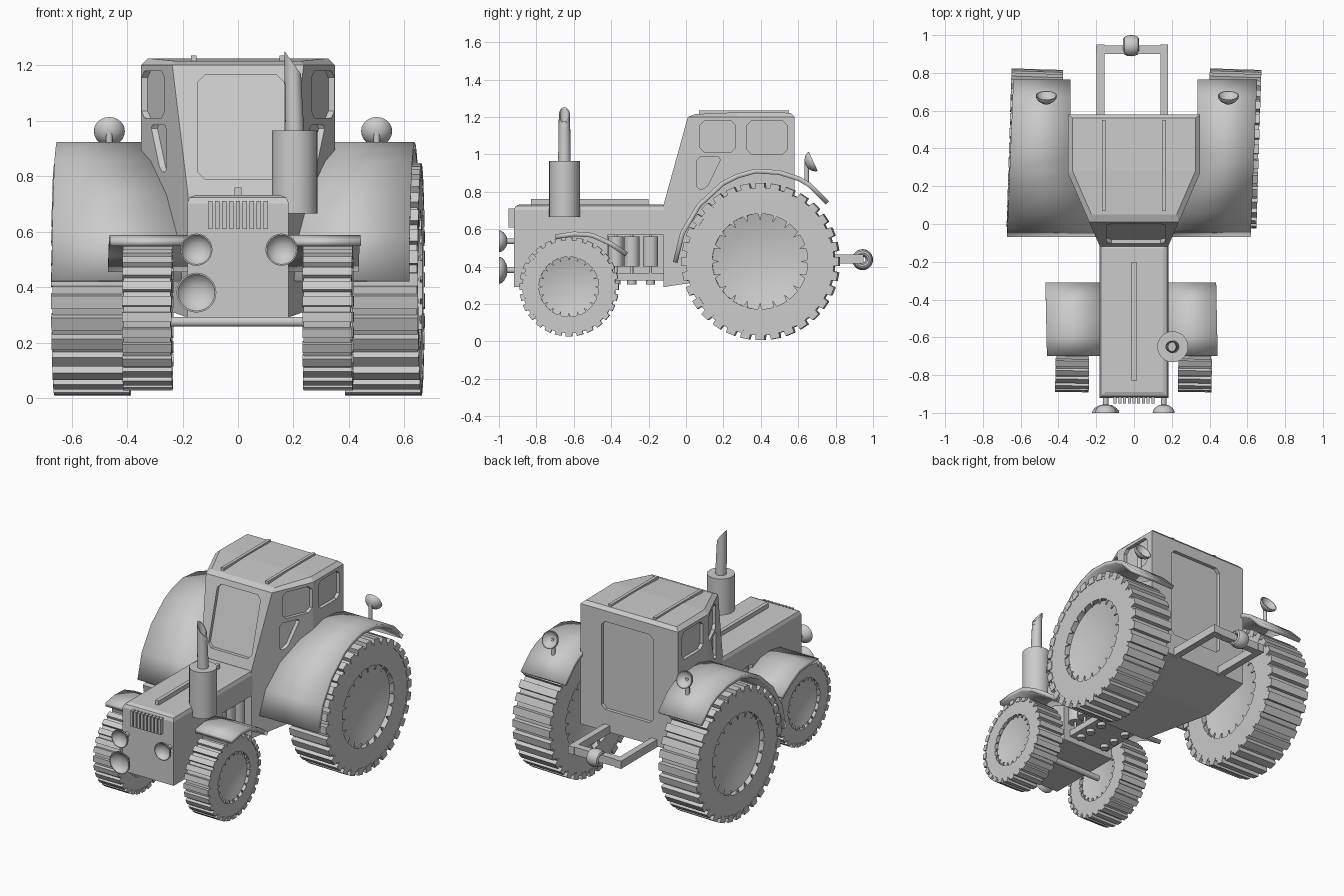
import bpy, bmesh
from math import sin, cos, pi, radians
from mathutils import Vector, Matrix

if "Cube" in bpy.data.objects:
    bpy.data.objects.remove(bpy.data.objects["Cube"])

grey = bpy.data.materials.new("light_grey")
grey.use_nodes = True
grey.diffuse_color = (0.6, 0.6, 0.6, 1)
grey.node_tree.nodes["Principled BSDF"].inputs["Base Color"].default_value = (0.6, 0.6, 0.6, 1)


def finish(name, bm, smooth=False, fix=True):
    if fix:
        bmesh.ops.recalc_face_normals(bm, faces=bm.faces)
    me = bpy.data.meshes.new(name)
    bm.to_mesh(me)
    bm.free()
    me.materials.append(grey)
    ob = bpy.data.objects.new(name, me)
    bpy.context.collection.objects.link(ob)
    bpy.ops.object.select_all(action='DESELECT')
    ob.select_set(True)
    bpy.context.view_layer.objects.active = ob
    if smooth:
        bpy.ops.object.shade_smooth_by_angle(angle=radians(35))
    return ob


def box(name, lo, hi, bevel=0):
    """Box between two corners, with optional chamfer round the top."""
    bm = bmesh.new()
    lo, hi = Vector(lo), Vector(hi)
    bmesh.ops.create_cube(bm, size=1, matrix=Matrix.Translation((lo + hi) / 2) @ Matrix.Diagonal((*(hi - lo), 1)))
    if bevel:
        top = [e for e in bm.edges if all(v.co.z > hi.z - 0.001 for v in e.verts)]
        bmesh.ops.bevel(bm, geom=top, offset=bevel, segments=2, profile=0.5, affect='EDGES')
    return finish(name, bm)


def lathe(bm, profile, segs, matrix):
    """Spin (radius, height) points about local z, then place them."""
    vs = [bm.verts.new((r, 0, h)) for r, h in profile]
    es = [bm.edges.new(p) for p in zip(vs, vs[1:])]
    bmesh.ops.spin(bm, geom=vs + es, cent=(0, 0, 0), axis=(0, 0, 1), angle=2 * pi, steps=segs)
    bmesh.ops.remove_doubles(bm, verts=bm.verts, dist=0.0005)
    bmesh.ops.transform(bm, matrix=matrix, verts=bm.verts)


def turned(name, profile, at, direction=(0, 0, 1), segs=24):
    bm = bmesh.new()
    turn = Vector(direction).to_track_quat('Z', 'Y').to_matrix().to_4x4()
    lathe(bm, profile, segs, Matrix.Translation(at) @ turn)
    return finish(name, bm, True)


def rod(name, r, length, at, direction=(0, 0, 1)):
    return turned(name, [(0, 0), (r, 0), (r, length), (0, length)], at, direction)


def prism(bm, inner, outer):
    """Closed solid between two matching loops."""
    a, b = [bm.verts.new(p) for p in inner], [bm.verts.new(p) for p in outer]
    bm.faces.new(a)
    bm.faces.new(b[::-1])
    for i in range(len(a)):
        j = (i + 1) % len(a)
        bm.faces.new((a[i], b[i], b[j], a[j]))


# Wheels: dished tyre, tread lugs and small teeth round the rim
def wheel(name, at, R, rim, W, lugs, turn):
    h = W / 2
    dish = [(rim * t, h * (0.45 + 0.3 * t * t)) for t in (0, 0.25, 0.5, 0.75, 1)]
    half = dish + [(rim, h), (R * 0.94, h)]
    bm = bmesh.new()
    lathe(bm, half + [(r, -z) for r, z in reversed(half)], lugs * 2, Matrix.Identity(4))

    def block(a, r0, r1, w0, w1, z0, z1):
        loop = [(r0, -w0), (r1, -w1), (r1, w1), (r0, w0)]
        ends = [[(r * cos(a) - t * sin(a), r * sin(a) + t * cos(a), z) for r, t in loop] for z in (z0, z1)]
        prism(bm, *ends)

    w = 0.32 * 2 * pi * R / lugs
    for i in range(lugs):
        block(2 * pi * i / lugs, R * 0.9, R, w, w * 0.9, -h - 0.004, h + 0.004)
    for i in range(20):
        for s in (-1, 1):
            block(2 * pi * i / 20, rim * 1.01, rim * 0.87, rim * 0.045, 0.001, s * (h - 0.008), s * h)
    m = Matrix.Translation(at) @ Matrix.Rotation(turn, 4, 'Z') @ Matrix.Rotation(pi / 2, 4, 'Y')
    bmesh.ops.transform(bm, matrix=m, verts=bm.verts)
    finish(name, bm, True)


sides = (("right", -1), ("left", 1))
for label, s in sides:
    wheel(label + "_rear_wheel", (s * 0.525, 0.4, 0.427), 0.42, 0.255, 0.265, 32, radians(-1.8))
    wheel(label + "_front_wheel", (s * 0.325, -0.625, 0.292), 0.265, 0.16, 0.17, 28, radians(-0.8))
rod("front_axle", 0.018, 0.5, (-0.25, -0.625, 0.275), (1, 0, 0))


# Cab: tapered plan, leaning windscreen, windows cut as recesses
def wall(y):
    return min(0.35, 0.18 + 0.436 * (y + 0.12))


def screen(z):
    return -0.12 + 0.277 * (z - 0.73)


def cab_ring(front_y, front_x, mid_y, side_x, rear_y, zs):
    half = [(front_x, front_y), (side_x, mid_y), (side_x, rear_y)]
    pts = [(x, y, z) for (x, y), z in zip(half, zs)]
    return pts + [(-x, y, z) for x, y, z in reversed(pts)]


rings = [cab_ring(-0.12, 0.18, 0.27, 0.35, 0.58, (0.29, 0.35, 0.42)),
         cab_ring(-0.12, 0.18, 0.27, 0.35, 0.58, (0.73,) * 3),
         cab_ring(0.01, 0.237, 0.27, 0.35, 0.58, (1.2,) * 3),
         cab_ring(0.05, 0.225, 0.28, 0.325, 0.56, (1.215, 1.225, 1.222))]
bm = bmesh.new()
loops = [[bm.verts.new(p) for p in ring] for ring in rings]
for a, b in zip(loops, loops[1:]):
    for i in range(6):
        j = (i + 1) % 6
        bm.faces.new((a[i], a[j], b[j], b[i]))
for cap in (loops[0], loops[-1]):
    bm.faces.new((cap[0], cap[1], cap[4], cap[5]))
    bm.faces.new((cap[1], cap[2], cap[3], cap[4]))
cab = finish("cab", bm)


def rounded(pts, r=0.025):
    out = []
    for i, p in enumerate(pts):
        p = Vector(p)
        for q in (Vector(pts[i - 1]), Vector(pts[(i + 1) % len(pts)])):
            out.append(p + (q - p).normalized() * r)
    return out


def rect(a0, a1, b0, b1):
    return rounded([(a0, b0), (a1, b0), (a1, b1), (a0, b1)])


bm = bmesh.new()
depth = 0.022
side_windows = [rect(0.075, 0.265, 1.01, 1.18), rect(0.325, 0.54, 1.0, 1.18),
                rounded([(0.06, 0.81), (0.11, 0.82), (0.19, 0.985), (0.06, 0.985)], 0.015)]
for s in (-1, 1):
    for win in side_windows:
        prism(bm, [(s * (wall(y) - depth), y, z) for y, z in win], [(s * 0.45, y, z) for y, z in win])
win = rect(-0.145, 0.165, 0.79, 1.165)
prism(bm, [(x, screen(z) + depth, z) for x, z in win], [(x, -0.3, z) for x, z in win])
win = rect(-0.17, 0.2, 0.56, 1.13)
prism(bm, [(x, 0.58 - depth, z) for x, z in win], [(x, 0.7, z) for x, z in win])
cutter = finish("window_cutter", bm)
cutter.hide_render = True
mod = cab.modifiers.new("windows", 'BOOLEAN')
mod.operation, mod.solver, mod.object = 'DIFFERENCE', 'EXACT', cutter
bpy.context.view_layer.objects.active = cab
bpy.ops.object.modifier_apply(modifier="windows")
bpy.data.objects.remove(cutter)
for label, s in sides:
    box(label + "_roof_strip", (s * 0.16 - 0.01, 0.07, 1.2), (s * 0.16 + 0.01, 0.55, 1.235))


# Mudguards: curved sheets following a side path
def mudguard(name, path, s, inner, outer):
    bm = bmesh.new()
    rows = []
    for y, z in path:
        xs = sorted((s * inner(y), outer(y)))
        rows.append([bm.verts.new((x, y, z)) for x in xs])
    for a, b in zip(rows, rows[1:]):
        bm.faces.new((a[0], a[1], b[1], b[0]))
    ob = finish(name, bm, True, fix=False)
    mod = ob.modifiers.new("thickness", 'SOLIDIFY')
    mod.thickness, mod.offset = 0.025, -1


rear_path = [(-0.07, 0.425), (-0.03, 0.585), (0.06, 0.735), (0.19, 0.855), (0.27, 0.895), (0.37, 0.923),
             (0.5, 0.915), (0.61, 0.88), (0.67, 0.845), (0.765, 0.75)]
front_path = [(-0.7, 0.572), (-0.6, 0.587), (-0.5, 0.58), (-0.4, 0.535), (-0.31, 0.475)]
for label, s in sides:
    mudguard(label + "_rear_mudguard", rear_path, s, lambda y: wall(y) - 0.015,
             lambda y: s * 0.645 - 0.01 + 0.04 * (y - 0.36))
    mudguard(label + "_front_mudguard", front_path, s, lambda y: 0.17,
             lambda y: s * 0.452 - 0.013 - 0.02 * (y + 0.5))

# Bonnet, nose and engine
box("bonnet", (-0.183, -0.92, 0.57), (0.183, -0.1, 0.732), 0.03)
box("nose", (-0.183, -0.92, 0.29), (0.183, -0.42, 0.58))
box("bonnet_strip", (-0.012, -0.83, 0.72), (0.012, -0.2, 0.76))
box("engine_block", (-0.1, -0.43, 0.35), (0.1, -0.1, 0.58))
box("engine_sump", (-0.14, -0.43, 0.325), (0.14, -0.1, 0.365))
for label, s in sides:
    for i, y in enumerate((-0.375, -0.29, -0.19)):
        rod(f"{label}_engine_cylinder_{i}", 0.041, 0.16, (s * 0.135, y, 0.4))
        rod(f"{label}_engine_pin_{i}", 0.008, 0.22, (s * 0.135, y, 0.36))
        rod(f"{label}_sump_bolt_{i}", 0.025, 0.03, (s * 0.09, y, 0.305))
for i in range(9):
    x = -0.1 + i * 0.025
    box(f"grille_bar_{i}", (x - 0.008, -0.95, 0.61), (x + 0.008, -0.91, 0.71))

# Exhaust: silencer and slant-cut pipe
rod("silencer", 0.082, 0.3, (0.205, -0.65, 0.665))
pipe = turned("exhaust_pipe", [(0, 0), (0.034, 0), (0.03, 0.255), (0.025, 0.255), (0.025, 0.2), (0, 0.2)],
              (0.205, -0.65, 0.95))
for v in pipe.data.vertices:
    if v.co.z > 1.19:
        v.co.z += (0.205 - v.co.x) * 1.4 + 0.005
        v.co.x -= 0.008


# Lamps: hollow bowls on short stems
def lamp(name, at, r, direction):
    bowl = [(0, -0.04), (0.45, -0.035), (0.8, -0.02), (0.97, -0.005), (1, 0.006), (0.92, 0.006),
            (0.75, -0.01), (0.4, -0.021), (0, -0.025)]
    turned(name, [(k * r, h) for k, h in bowl], at, direction)


for label, x, z, r in (("right_headlamp", -0.15, 0.535, 0.058), ("left_headlamp", 0.157, 0.535, 0.058),
                       ("lower_headlamp", -0.15, 0.38, 0.072)):
    lamp(label, (x, -0.994, z), r, (0, -1, 0))
    rod(label + "_stem", 0.015, 0.07, (x, -0.9, z), (0, -1, 0))
for label, s in sides:
    x = s * 0.482 + 0.018
    lamp(label + "_rear_lamp", (x, 0.675, 0.96), 0.056, (0, 0.9, 0.42))
    rod(label + "_rear_lamp_stem", 0.012, 0.12, (x, 0.645, 0.84))

# Tow frame and ring
for label, x in (("right", -0.178), ("left", 0.16)):
    box(label + "_tow_bar", (x - 0.021, 0.55, 0.415), (x + 0.021, 0.95, 0.465))
box("tow_crossbar", (-0.2, 0.9, 0.415), (0.18, 0.945, 0.465))
ring = [(0.036 + 0.02 * cos(a * pi / 6), 0.042 * sin(a * pi / 6)) for a in range(13)]
turned("tow_ring", ring, (-0.015, 0.944, 0.437), (1, 0, 0))
